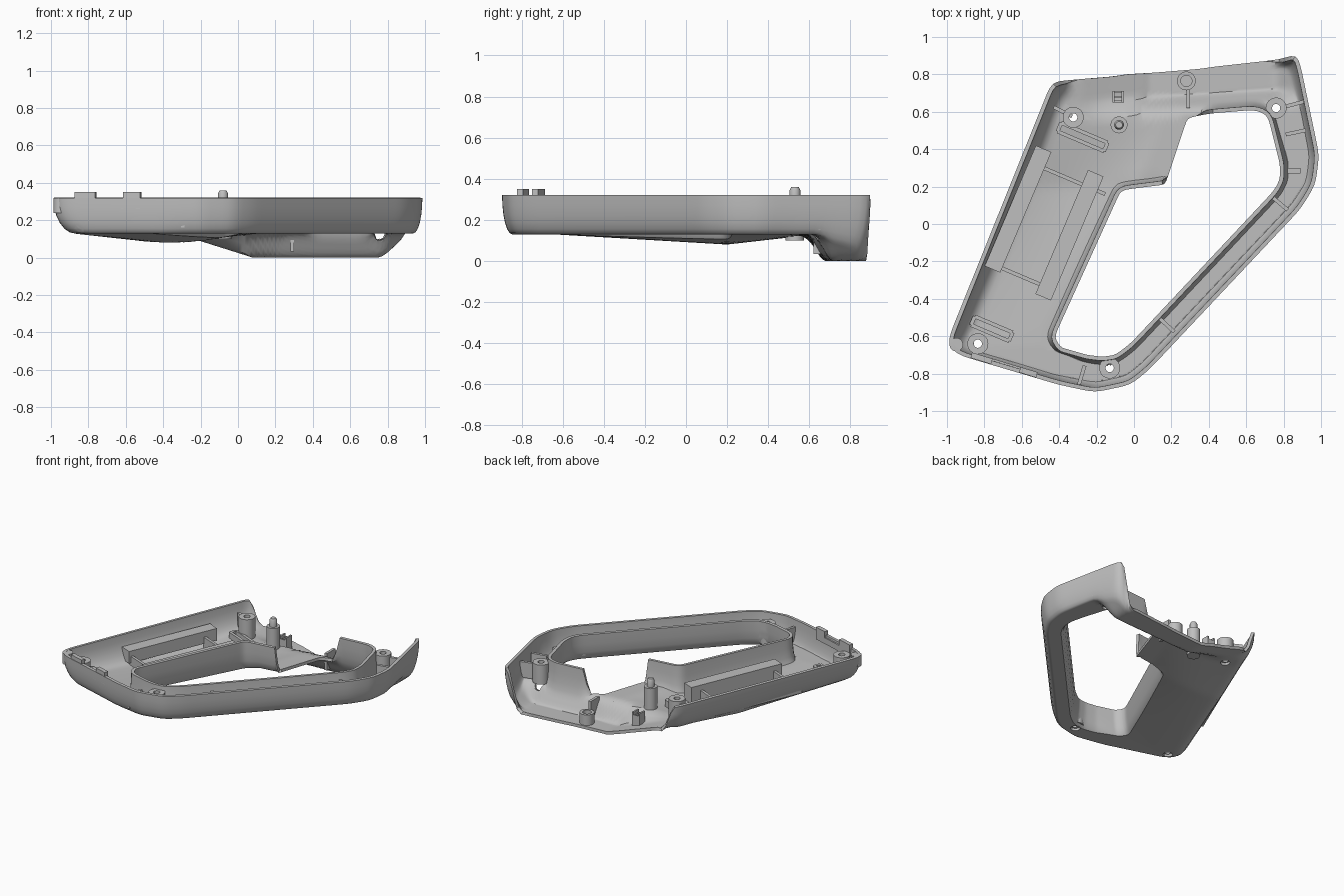
import bpy, bmesh, math
from mathutils import Vector

if "Cube" in bpy.data.objects:
    bpy.data.objects.remove(bpy.data.objects["Cube"])

COLOUR = (0.52, 0.52, 0.52, 1)
grey = bpy.data.materials.new("plain_grey")
grey.use_nodes = True
grey.diffuse_color = COLOUR
grey.node_tree.nodes["Principled BSDF"].inputs["Base Color"].default_value = COLOUR

RIM = 0.32
GRIP_ANGLE = 67
GRIP_CENTRE = Vector((-0.72, -0.65))
GRIP_ACROSS = Vector((0.92, -0.39))


def clamp(value):
    return max(0.0, min(1.0, value))


def ease(value):
    value = clamp(value)
    return value * value * (3 - 2 * value)


def floor_z(x, y):
    """Underside height: a shallow keel under the grip and a deep pocket at the back."""
    across = (Vector((x, y)) - GRIP_CENTRE).dot(GRIP_ACROSS)
    along = min(clamp((y + 0.65) / 0.85), 1 - 0.8 * clamp((y - 0.2) / 0.35))
    base = 0.13 - 0.05 * along * max(0, 1 - (across / 0.34) ** 2)
    pocket = ease((y - 0.565 - 0.06 * x) / 0.11) * clamp((x + 0.3) / 0.38)
    pocket *= 1 - ease((x - 0.74) / 0.2)
    return base * (1 - pocket)


def outer_wall(x, y):
    """Share of full wall height outside: the back edge is open between its ends."""
    on_back_edge = y > 0.77 + 0.098 * x
    return ease((abs(x - 0.21) - 0.55) / 0.1) if on_back_edge else 1


def opening_wall(x, y):
    """Share of full wall height around the opening: missing where the trigger sits."""
    return clamp((abs(x - 0.28) - 0.11) / 0.015) if y > 0 else 1


def add_object(name, bm):
    mesh = bpy.data.meshes.new(name)
    bm.to_mesh(mesh)
    bm.free()
    mesh.materials.append(grey)
    ob = bpy.data.objects.new(name, mesh)
    bpy.context.collection.objects.link(ob)
    bpy.ops.object.select_all(action='DESELECT')
    ob.select_set(True)
    bpy.context.view_layer.objects.active = ob
    bpy.ops.object.shade_smooth_by_angle(angle=math.radians(35))
    return ob


def cut_hole(bm, centre, radius):
    """Open a round hole: refine the floor around it, drop the inside, round the border."""
    def near(item, reach):
        return (item.xy - centre).length < reach
    edges = [e for e in bm.edges if near((e.verts[0].co + e.verts[1].co) / 2, radius * 2.2)]
    bmesh.ops.subdivide_edges(bm, edges=edges, cuts=3, use_grid_fill=True)
    inside = [f for f in bm.faces if near(f.calc_center_median(), radius)]
    bmesh.ops.delete(bm, geom=inside, context='FACES')
    for v in bm.verts:
        if v.is_boundary and near(v.co, radius * 1.5):
            v.co.xy = centre + (v.co.xy - centre).normalized() * radius


# Matched stations: a point on the outline, then its partner on the opening
stations = [
    (-.44, .76, -.07, .18), (-.98, -.58, -.42, -.59), (-1, -.65, -.42, -.62),
    (-.94, -.7, -.39, -.66), (-.4, -.86, -.25, -.7), (-.21, -.9, -.17, -.71),
    (-.02, -.86, -.1, -.7), (.08, -.78, -.02, -.64), (.89, .08, .75, .18),
    (.97, .21, .78, .24), (.99, .37, .78, .32), (.89, .85, .72, .56),
    (.87, .91, .7, .59), (.78, .88, .64, .61), (.42, .84, .4, .59),
    (.36, .83, .3, .57), (.12, .81, .28, .55), (-.05, .8, .17, .22),
    (-.1, .79, .16, .21), (-.34, .77, 0, .19),
]

# Subdivide the stations evenly, then soften the corners
loop = []
for a, b in zip(stations, stations[1:] + stations[:1]):
    a, b = Vector(a), Vector(b)
    steps = max(2, round(max((b - a).xy.length, (b - a).zw.length) / 0.035))
    loop += [a.lerp(b, i / steps) for i in range(steps)]
for _ in range(2):
    loop = [(p + 2 * q + r) / 4 for p, q, r in zip(loop[-1:] + loop[:-1], loop, loop[1:] + loop[:1])]

# Shell skin: outer wall, floor and opening wall lofted across each station
WALL_STEPS, FLOOR_STEPS, LIP_STEPS, LIP = 6, 12, 4, 0.035
bm = bmesh.new()
rows = []
for station in loop:
    edge, hole = station.xy, station.zw
    length = (hole - edge).length
    inward = (hole - edge) / length
    inset = 0.05 + 0.07 * clamp((length - 0.25) / 0.3)
    path = []
    for i in range(WALL_STEPS + 1):
        turn = math.pi / 2 * i / WALL_STEPS
        path.append((inset * (1 - math.cos(turn)), outer_wall(*edge) * (1 - math.sin(turn))))
    for i in range(1, FLOOR_STEPS + 1):
        path.append((inset + (length - inset - LIP) * i / FLOOR_STEPS, 0))
    for i in range(1, LIP_STEPS + 1):
        turn = math.pi / 2 * i / LIP_STEPS
        path.append((length - LIP * (1 - math.sin(turn)), opening_wall(*hole) * (1 - math.cos(turn))))
    row = []
    for distance, rise in path:
        p = edge + inward * distance
        low = floor_z(*p)
        row.append(bm.verts.new((p.x, p.y, low + (RIM - low) * rise)))
    rows.append(row)
for a, b in zip(rows, rows[1:] + rows[:1]):
    for j in range(len(a) - 1):
        bm.faces.new((a[j], b[j], b[j + 1], a[j + 1]))
bm.normal_update()
if sum(f.normal.z * f.calc_area() for f in bm.faces) > 0:
    bmesh.ops.reverse_faces(bm, faces=bm.faces[:])

# Screw holes through the floor, then wall thickness
posts = {"grip_back": (-.325, .57), "grip_front": (-.835, -.64),
         "handle_front": (-.13, -.77), "handle_back": (.76, .62)}
for spot in posts.values():
    cut_hole(bm, Vector(spot), 0.032)
shell = add_object("shell", bm)
solid = shell.modifiers.new("thickness", 'SOLIDIFY')
solid.thickness, solid.offset = 0.022, -1
bpy.ops.object.modifier_apply(modifier=solid.name)
bpy.ops.object.shade_smooth_by_angle(angle=math.radians(35))


def turned(name, x, y, profile, hollow=False, sides=28):
    """Round part from radius and height pairs; a hollow profile closes on itself."""
    bm = bmesh.new()
    angles = [math.tau * i / sides for i in range(sides)]
    rings = [[bm.verts.new((x + r * math.cos(t), y + r * math.sin(t), z)) for t in angles]
             for r, z in profile]
    pairs = list(zip(rings, rings[1:]))
    if hollow:
        pairs.append((rings[-1], rings[0]))
    else:
        bm.faces.new(rings[0])
        bm.faces.new(rings[-1])
    for a, b in pairs:
        for i in range(sides):
            bm.faces.new((a[i - 1], a[i], b[i], b[i - 1]))
    bmesh.ops.recalc_face_normals(bm, faces=bm.faces[:])
    add_object(name, bm)


def tube(name, x, y, outer, inner, top):
    base = floor_z(x, y) + 0.018
    turned(name, x, y, [(outer, base), (outer, top), (inner, top), (inner, base)], hollow=True)


def bar(name, x, y, length, degrees, top, width=0.02, lift=0.02):
    """Straight upright bar centred on a plan point, standing on the floor."""
    base = floor_z(x, y) + lift
    bm = bmesh.new()
    bmesh.ops.create_cube(bm, size=1)
    bmesh.ops.scale(bm, vec=(length, width, top - base), verts=bm.verts)
    ob = add_object(name, bm)
    ob.location = (x, y, (top + base) / 2)
    ob.rotation_euler.z = math.radians(degrees)


# Screw posts, locating pin, low boss and corner pivot
for place, (x, y) in posts.items():
    tube(place + "_screw_post", x, y, .056, .022, .29)
turned("locating_pin", -.08, .53, [(.045, .1), (.045, .3), (.026, .3), (.026, .345), (.018, .36)])
tube("low_boss", .28, .765, .05, .03, .1)
turned("corner_pivot", -.95, -.645, [(.036, .24), (.036, RIM)])

# Battery rails with cross ribs
bar("outer_rail", -.62, .08, .7, GRIP_ANGLE, .24, width=.09, lift=.05)
bar("inner_rail", -.345, -.06, .72, GRIP_ANGLE, .24, width=.09)
bar("back_rail_rib", -.32, .23, .36, GRIP_ANGLE - 90, .2)
bar("front_rail_rib", -.615, -.275, .25, GRIP_ANGLE - 90, .2)

# Battery end brackets, each a small four-sided frame
along = Vector((math.cos(math.radians(GRIP_ANGLE)), math.sin(math.radians(GRIP_ANGLE))))
across = Vector((along.y, -along.x))
for place, centre, length in (("back", (-.275, .465), .27), ("front", (-.76, -.56), .22)):
    for side in (-1, 1):
        x, y = Vector(centre) + along * side * 0.025
        bar(place + "_bracket_side", x, y, length, GRIP_ANGLE - 90, .18)
        x, y = Vector(centre) + across * side * length / 2
        bar(place + "_bracket_end", x, y, 0.05, GRIP_ANGLE, .18)

# Stiffening ribs across the handle and corners
for x, y, degrees in ((.78, .11, -40), (.175, -.54, -43), (-.28, -.81, 73),
                      (.865, .49, 12), (.855, .64, 15), (-.38, .6, -27)):
    bar("stiffening_rib", x, y, .11, degrees, .27, lift=.03)
bar("handle_block", .855, .285, .07, 0, .24, width=.03)
bar("boss_rib", .29, .67, .1, 90, .16)

# Square clip in the back of the grip
for side in (-1, 1):
    bar("clip_side", -.085 + side * .025, .68, .06, 90, .17, width=.012)
for step in (-1, 0, 1):
    bar("clip_tooth", -.085, .68 + step * .025, .05, 0, .15, width=.01)

# Latch tabs rising above the front rim
bar("latch_left_tab", -.815, -.718, .115, -17, .35, width=.03, lift=.13)
bar("latch_bridge", -.685, -.757, .16, -17, .305, width=.03, lift=.13)
bar("latch_right_tab", -.565, -.793, .095, -17, .35, width=.03, lift=.13)
